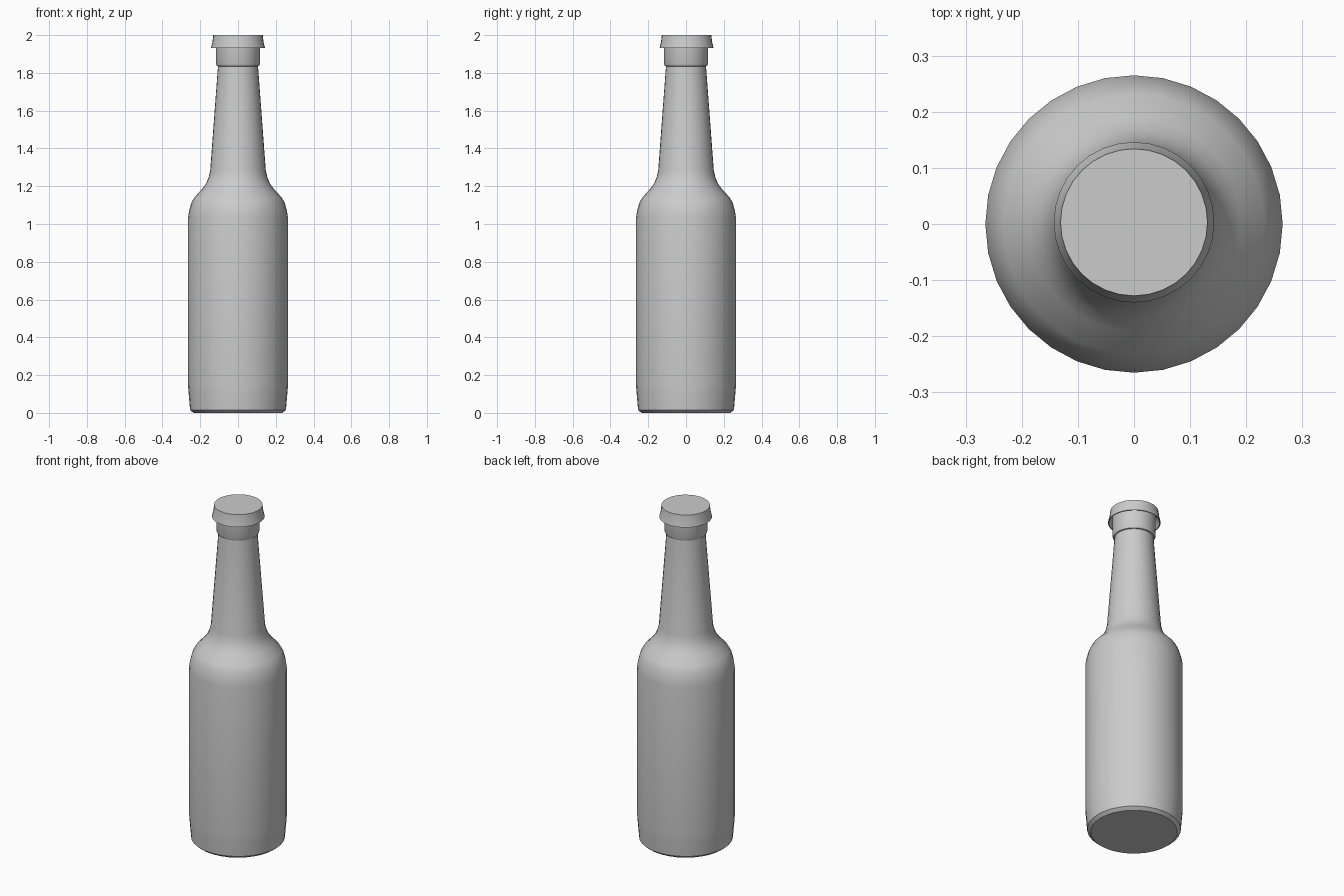
import bpy, bmesh, math

if "Cube" in bpy.data.objects:
    bpy.data.objects.remove(bpy.data.objects["Cube"])

SIDES = 32


def lathe(name, profile, y=0.0, cap_bottom=False, cap_top=False, smooth=30):
    """Revolve (radius, z) points about a vertical axis at the given y."""
    bm = bmesh.new()
    rings = []
    for r, z in profile:
        rings.append([bm.verts.new((r * math.cos(a), y + r * math.sin(a), z))
                      for a in (2 * math.pi * i / SIDES for i in range(SIDES))])
    for lo, hi in zip(rings, rings[1:]):
        for i in range(SIDES):
            j = (i + 1) % SIDES
            bm.faces.new((lo[i], lo[j], hi[j], hi[i]))
    if cap_bottom:
        bm.faces.new(rings[0][::-1])
    if cap_top:
        bm.faces.new(rings[-1])
    mesh = bpy.data.meshes.new(name)
    bm.to_mesh(mesh)
    bm.free()
    ob = bpy.data.objects.new(name, mesh)
    bpy.context.collection.objects.link(ob)
    bpy.ops.object.select_all(action='DESELECT')
    ob.select_set(True)
    bpy.context.view_layer.objects.active = ob
    bpy.ops.object.shade_smooth_by_angle(angle=math.radians(smooth))
    return ob


# Glass body: base, straight wall, shoulder, tapered neck, lip ring
lathe("bottle", [
    (0.235, 0.0), (0.254, 0.016), (0.261, 0.10), (0.265, 0.15),
    (0.265, 1.03), (0.259, 1.07), (0.248, 1.11), (0.232, 1.14),
    (0.19, 1.185), (0.169, 1.215), (0.156, 1.245), (0.147, 1.285),
    (0.106, 1.835), (0.112, 1.837), (0.117, 1.85), (0.118, 1.97),
], cap_bottom=True, cap_top=True)

# Crimped cap: flared open skirt with a flat top, thin inner wall
lathe("bottle_cap", [
    (0.119, 1.965), (0.138, 1.931), (0.143, 1.931), (0.135, 1.965), (0.131, 2.0),
], y=0.003, cap_top=True)
